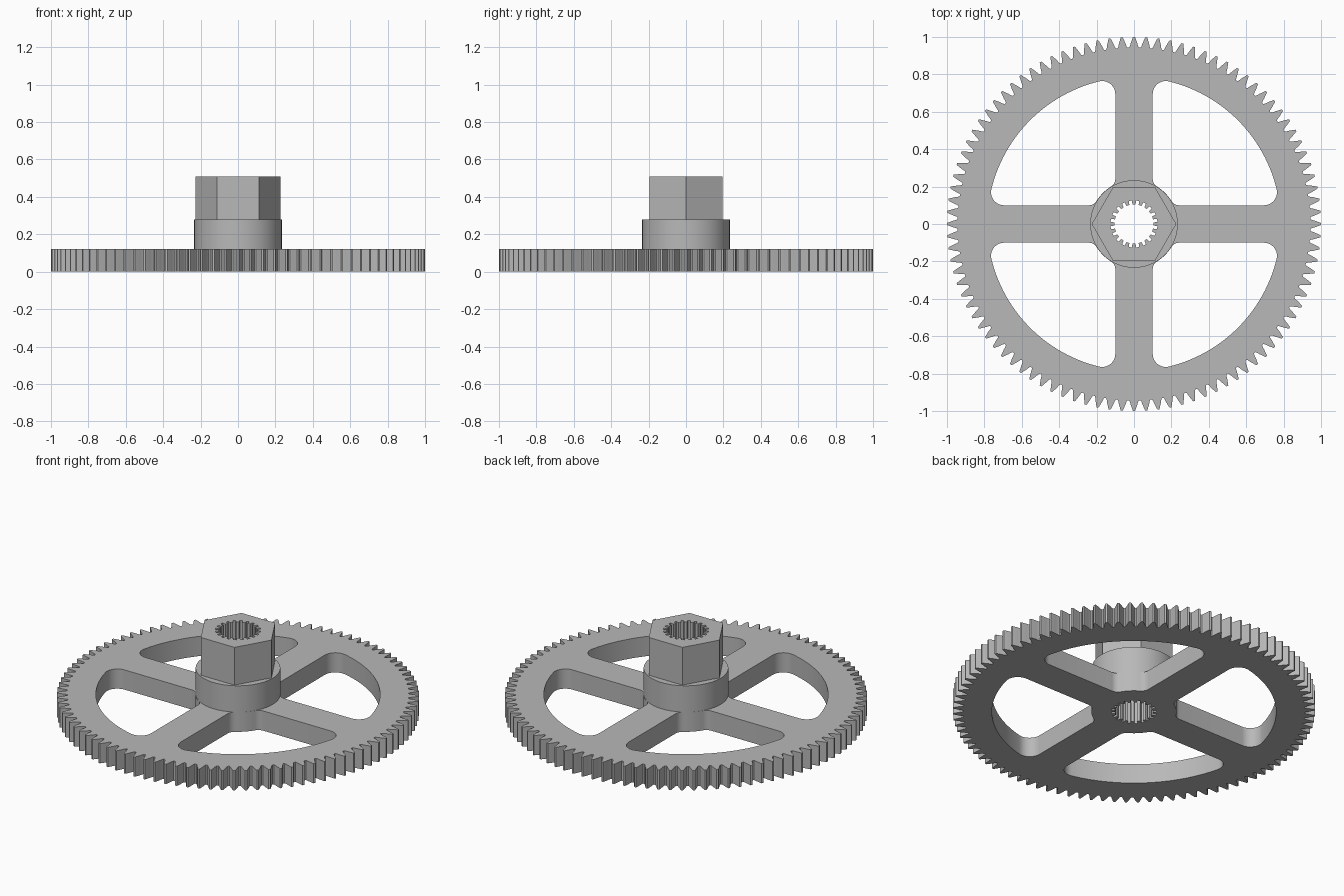
import bpy
import bmesh
from math import pi, sin, cos, atan2, sqrt, radians

if "Cube" in bpy.data.objects:
    bpy.data.objects.remove(bpy.data.objects["Cube"], do_unlink=True)

TEETH, SPLINES = 96, 20
GEAR_TOP, HUB_TOP, HEX_TOP = 0.12, 0.28, 0.51

steel = bpy.data.materials.new("plain grey metal")
steel.use_nodes = True
grey = (0.48, 0.48, 0.48, 1)
steel.diffuse_color = grey
steel.node_tree.nodes["Principled BSDF"].inputs["Base Color"].default_value = grey


def arc(cx, cy, r, start, end, steps):
    """Points along an arc, angles in radians."""
    angles = [start + (end - start) * i / steps for i in range(steps + 1)]
    return [(cx + r * cos(a), cy + r * sin(a)) for a in angles]


def ring(count, r, turn=0.0):
    return arc(0, 0, r, turn, turn + 2 * pi, count)[:-1]


def toothed(count, tooth):
    """Repeat (fraction of pitch, radius) pairs around a circle."""
    return [(r * cos((k + f) * 2 * pi / count), r * sin((k + f) * 2 * pi / count))
            for k in range(count) for f, r in tooth]


def window():
    """Rounded opening between two spokes in the first quadrant."""
    half, hub, rim, f_in, f_out = 0.1, 0.235, 0.785, 0.05, 0.07
    yi, yo = half + f_in, half + f_out
    xi = sqrt((hub + f_in) ** 2 - yi ** 2)
    xo = sqrt((rim - f_out) ** 2 - yo ** 2)
    ai, ao = atan2(yi, xi), atan2(yo, xo)
    lower = arc(0, 0, hub, pi / 4, ai, 5)
    lower += arc(xi, yi, f_in, pi + ai, 1.5 * pi, 8)[1:]
    lower += arc(xo, yo, f_out, -pi / 2, ao, 12)
    lower += arc(0, 0, rim, ao, pi / 4, 14)[1:]
    upper = [(y, x) for x, y in reversed(lower)]
    return lower + upper[1:-1]


def plate(name, loops, z0, z1):
    """Fill an outline with holes and extrude it upwards."""
    bm = bmesh.new()
    for loop in loops:
        verts = [bm.verts.new((x, y, z0)) for x, y in loop]
        for a, b in zip(verts, verts[1:] + verts[:1]):
            bm.edges.new((a, b))
    bmesh.ops.triangle_fill(bm, edges=bm.edges[:], use_beauty=True, normal=(0, 0, 1))
    top = bmesh.ops.extrude_face_region(bm, geom=bm.faces[:], use_keep_orig=True)["geom"]
    bmesh.ops.translate(bm, vec=(0, 0, z1 - z0),
                        verts=[v for v in top if isinstance(v, bmesh.types.BMVert)])
    bmesh.ops.recalc_face_normals(bm, faces=bm.faces[:])
    mesh = bpy.data.meshes.new(name)
    bm.to_mesh(mesh)
    bm.free()
    mesh.materials.append(steel)
    obj = bpy.data.objects.new(name, mesh)
    bpy.context.collection.objects.link(obj)
    bpy.ops.object.select_all(action="DESELECT")
    obj.select_set(True)
    bpy.context.view_layer.objects.active = obj
    bpy.ops.object.shade_smooth_by_angle(angle=radians(25))
    return obj


# Splined bore shared by every part
bore = toothed(SPLINES, [(-0.24, 0.105), (0.24, 0.105), (0.3, 0.126), (0.7, 0.126)])

# Toothed rim with four spokes
teeth = toothed(TEETH, [(-0.36, 0.95), (-0.27, 0.968), (-0.14, 0.99), (-0.08, 1.0),
                        (0.08, 1.0), (0.14, 0.99), (0.27, 0.968), (0.36, 0.95),
                        (0.43, 0.943), (0.57, 0.943)])
windows = [window()]
for _ in range(3):
    windows.append([(-y, x) for x, y in windows[-1]])
plate("spoked_gear", [teeth, bore] + windows, 0, GEAR_TOP)

# Round hub and hexagonal boss
plate("round_hub", [ring(72, 0.234), bore], GEAR_TOP, HUB_TOP)
plate("hex_boss", [ring(6, 0.226), bore], HUB_TOP, HEX_TOP)
